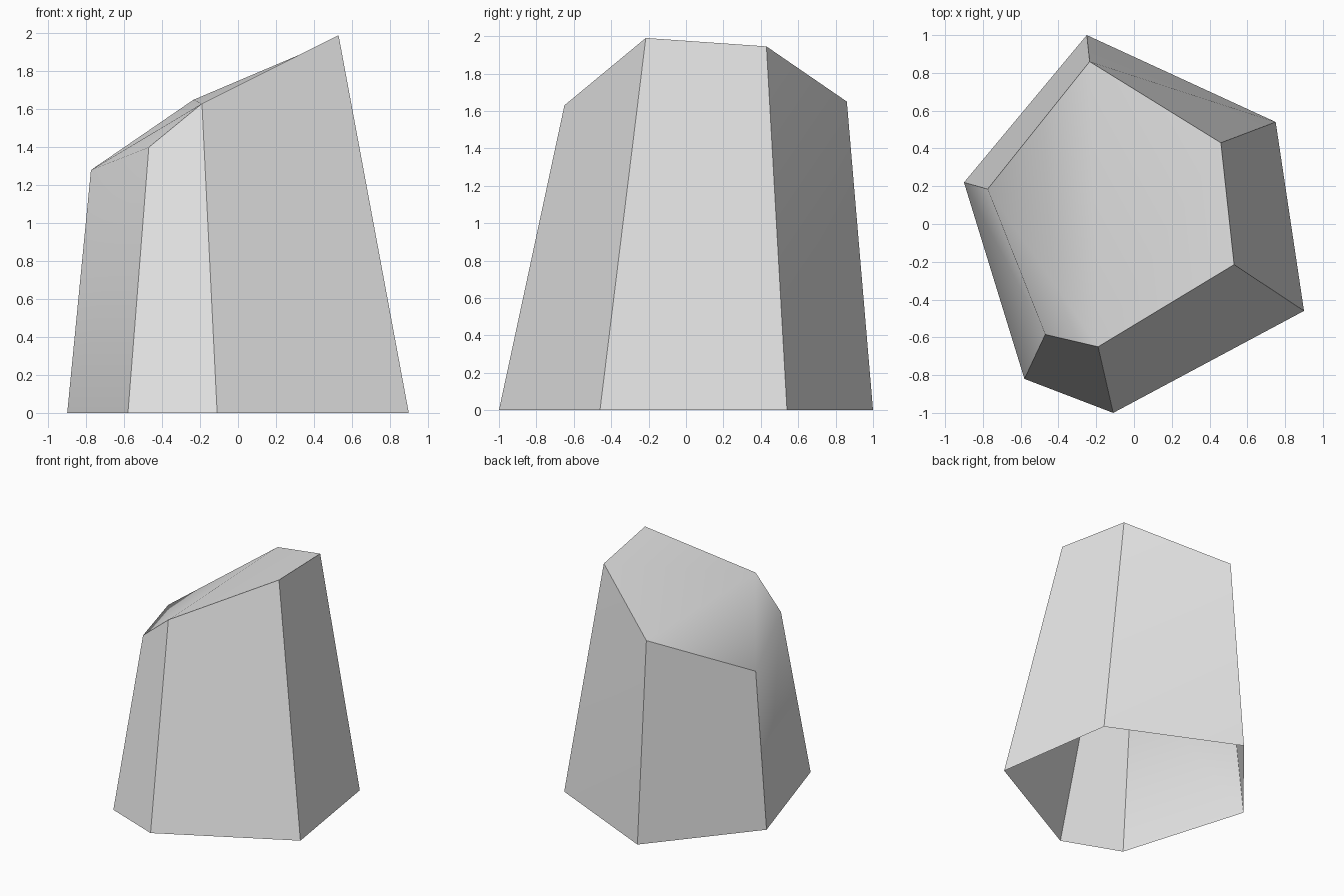
import bpy
import bmesh
import math

# Remove the default cube only
cube = bpy.data.objects.get("Cube")
if cube:
    bpy.data.objects.remove(cube, do_unlink=True)

# Plain grey stone material
stone = bpy.data.materials.new("light_grey_stone")
stone.use_nodes = True
GREY = (0.8, 0.8, 0.8, 1.0)
stone.diffuse_color = GREY
bsdf = next(n for n in stone.node_tree.nodes if n.type == 'BSDF_PRINCIPLED')
bsdf.inputs["Base Color"].default_value = GREY

# Six-sided outline on the ground and slanted rim above, in the same order
base = [(-0.90, 0.22), (-0.58, -0.82), (-0.11, -1.0),
        (0.90, -0.46), (0.75, 0.54), (-0.25, 1.0)]
rim = [(-0.775, 0.185, 1.28), (-0.47, -0.585, 1.40), (-0.19, -0.65, 1.63),
       (0.53, -0.215, 1.99), (0.46, 0.43, 1.945), (-0.235, 0.86, 1.65)]

bm = bmesh.new()
low = [bm.verts.new((x, y, 0)) for x, y in base]
top = [bm.verts.new(p) for p in rim]

# Side walls; the twisted back wall is split in two, the underside stays open
for i in range(6):
    j = (i + 1) % 6
    if i == 4:
        bm.faces.new((low[i], low[j], top[j]))
        bm.faces.new((low[i], top[j], top[i]))
    else:
        bm.faces.new((low[i], low[j], top[j], top[i]))

# Sloping cap, folded gently towards its low corner
for corners in ((0, 1, 2), (0, 2, 5), (2, 3, 4, 5)):
    bm.faces.new([top[k] for k in corners])

mesh = bpy.data.meshes.new("rock_block")
bm.to_mesh(mesh)
bm.free()
mesh.materials.append(stone)
rock = bpy.data.objects.new("rock_block", mesh)
bpy.context.collection.objects.link(rock)

# Smooth only across the gentle folds
bpy.ops.object.select_all(action='DESELECT')
rock.select_set(True)
bpy.context.view_layer.objects.active = rock
bpy.ops.object.shade_smooth_by_angle(angle=math.radians(46))
